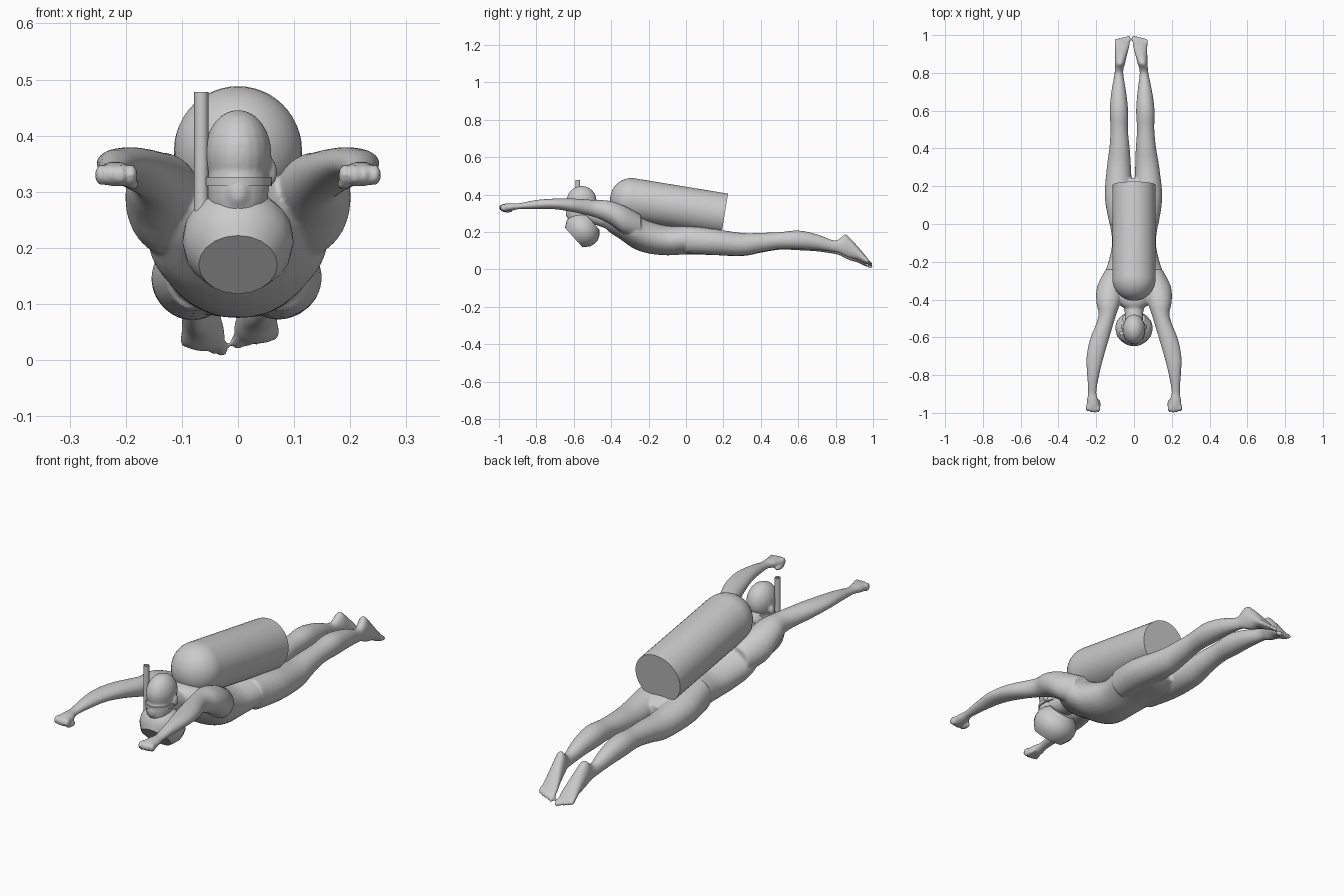
import bpy, bmesh, math
from mathutils import Matrix, Vector

if "Cube" in bpy.data.objects:
    bpy.data.objects.remove(bpy.data.objects["Cube"])

GREY = (0.6, 0.6, 0.6, 1)
grey = bpy.data.materials.new("plain grey")
grey.use_nodes = True
grey.diffuse_color = GREY
grey.node_tree.nodes["Principled BSDF"].inputs["Base Color"].default_value = GREY


def spline(stations, steps):
    """Smooth the list of stations (Catmull-Rom)."""
    p = [Vector(s) for s in stations]
    p = [p[0]] + p + [p[-1]]
    out = []
    for a, b, c, d in zip(p, p[1:], p[2:], p[3:]):
        for k in range(steps):
            t = k / steps
            out.append(b + (c - a) * t / 2 + (a - b * 2.5 + c * 2 - d / 2) * t ** 2
                       + ((b - c) * 1.5 + (d - a) / 2) * t ** 3)
    return out + [p[-1]]


def loft(bm, stations, segs=24, steps=1):
    """Skin ellipses (x, y, z, half width, half height) set along y."""
    rings = []
    for x, y, z, w, h in spline(stations, steps):
        rings.append([bm.verts.new((x + w * math.cos(a), y, z + h * math.sin(a)))
                      for a in (math.tau * i / segs for i in range(segs))])
    faces = [bm.faces.new(rings[0]), bm.faces.new(rings[-1])]
    for r, s in zip(rings, rings[1:]):
        for i in range(segs):
            j = (i + 1) % segs
            faces.append(bm.faces.new((r[i], r[j], s[j], s[i])))
    bmesh.ops.recalc_face_normals(bm, faces=faces)


def blob(bm, centre, radii, tilt=0):
    m = (Matrix.Translation(centre) @ Matrix.Rotation(tilt, 4, 'X')
         @ Matrix.Diagonal((*radii, 1)))
    bmesh.ops.create_uvsphere(bm, u_segments=20, v_segments=12, radius=1, matrix=m)


def finish(name, bm, angle=35, place=None, voxel=0):
    me = bpy.data.meshes.new(name)
    bm.to_mesh(me)
    bm.free()
    me.materials.append(grey)
    ob = bpy.data.objects.new(name, me)
    bpy.context.collection.objects.link(ob)
    if place:
        ob.matrix_world = place
    bpy.ops.object.select_all(action='DESELECT')
    ob.select_set(True)
    bpy.context.view_layer.objects.active = ob
    if voxel:
        rm = ob.modifiers.new("fuse", 'REMESH')
        rm.mode, rm.voxel_size = 'VOXEL', voxel
        sm = ob.modifiers.new("soften", 'SMOOTH')
        sm.factor, sm.iterations = 0.5, 5
        for mod in ("fuse", "soften"):
            bpy.ops.object.modifier_apply(modifier=mod)
        bpy.ops.object.shade_smooth()
    else:
        bpy.ops.object.shade_smooth_by_angle(angle=math.radians(angle))
    return ob


# Swimmer's body: torso, neck, arms and legs fused into one skin
bm = bmesh.new()
loft(bm, [(0, -.44, .28, .06, .05), (0, -.41, .27, .10, .07), (0, -.35, .25, .145, .09),
          (0, -.28, .212, .16, .1), (0, -.2, .175, .135, .09), (0, -.1, .155, .116, .08),
          (0, 0, .16, .128, .08), (0, .1, .156, .145, .078), (0, .18, .145, .14, .068),
          (0, .24, .138, .09, .04)], 32, 4)
loft(bm, [(0, -.38, .26, .075, .06), (0, -.46, .28, .05, .05), (0, -.56, .31, .048, .05)], 24, 3)

for side in (-1, 1):
    # Arm from shoulder blade to wrist and fist
    arm = [(.09, -.24, .23, .06, .06), (.125, -.33, .265, .07, .075),
           (.135, -.41, .305, .065, .062), (.143, -.49, .325, .046, .046),
           (.183, -.61, .343, .05, .036), (.207, -.71, .35, .045, .028),
           (.216, -.80, .347, .032, .024), (.221, -.89, .338, .022, .016),
           (.219, -.93, .334, .03, .02), (.217, -.97, .33, .035, .021),
           (.217, -.983, .328, .03, .016)]
    loft(bm, [(side * x, y, z, w, h) for x, y, z, w, h in arm], 24, 4)
    for i in range(4):
        blob(bm, (side * (.19 + .018 * i), -.98 + .003 * abs(i - 1), .33), (.011, .02, .019))
    blob(bm, (side * .188, -.955, .314), (.012, .03, .011))

    # Leg and foot; the feet drift a little to one side and one lies higher
    def drift(x, y, z, w, h):
        t = min(max(y / .9, 0), 1)
        return (side * x - .015 * t, y, z + (.013 * t * t if side > 0 else 0), w, h)

    leg = [(.075, 0, .158, .055, .07), (.08, .14, .147, .072, .07), (.075, .3, .132, .064, .061),
           (.07, .4, .141, .054, .052), (.07, .5, .15, .046, .045), (.07, .6, .152, .049, .05),
           (.069, .7, .138, .039, .042), (.067, .79, .114, .024, .031),
           (.064, .825, .115, .023, .042), (.06, .85, .118, .027, .059),
           (.056, .88, .1, .03, .053), (.05, .92, .072, .035, .036),
           (.047, .955, .042, .04, .024), (.047, .975, .028, .035, .012)]
    loft(bm, [drift(*s) for s in leg], 24, 4)
    for i in range(5):
        x, y, z, w, h = drift(.014 + .0165 * i, .978 - .004 * i, .022 + .004 * i,
                              .011 if i == 0 else .0085, .011)
        blob(bm, (x, y, z), (w, .024, h), -.6)
finish("swimmer_body", bm, voxel=.0055)

# Head with face, nose bridge and ears
bm = bmesh.new()
blob(bm, (0, -.558, .367), (.06, .08, .079))
blob(bm, (0, -.575, .305), (.055, .062, .085))
blob(bm, (0, -.625, .30), (.022, .018, .03))
for side in (-1, 1):
    blob(bm, (side * .059, -.545, .335), (.011, .016, .024), -.2)
finish("head", bm, voxel=.005)

# Strap round the head
bm = bmesh.new()
loft(bm, [(0, 0, 0, .061, .08), (0, .016, 0, .061, .08)], 32)
finish("mask_strap", bm,
       place=Matrix.Translation((0, -.56, .31)) @ Matrix.Rotation(math.pi / 2, 4, 'X'))

# Rounded breathing mask over the face
bm = bmesh.new()
profile = [(0, .07), (.012, .079), (.035, .094), (.06, .099), (.085, .097), (.11, .083), (.13, .06)]
loft(bm, [(0, d, 0, r, r) for d, r in profile], 20)
finish("breathing_mask", bm, 30,
       Matrix.Translation((0, -.6, .17)) @ Matrix.Rotation(math.radians(42), 4, 'X'))

# Snorkel: hollow upright tube
bm = bmesh.new()
tube = [(.21, .0125), (.478, .0125), (.478, .009), (.43, .009)]
loft(bm, [(-.0655, z, 0, r, r) for z, r in tube], 20)
finish("snorkel", bm,
       place=Matrix.Translation((0, -.578, 0)) @ Matrix.Rotation(math.pi / 2, 4, 'X'))

# Air tank: cylinder with a domed front and flat back
bm = bmesh.new()
R = .114
dome = [(-R * math.cos(a), R * math.sin(a)) for a in (math.pi / 2 * (k + .1) / 10.1 for k in range(11))]
loft(bm, [(0, d, 0, r, r) for d, r in dome + [(.505, R)]], 48)
finish("air_tank", bm, 40,
       Matrix.Translation((0, -.292, .374)) @ Matrix.Rotation(math.radians(-9.3), 4, 'X'))
